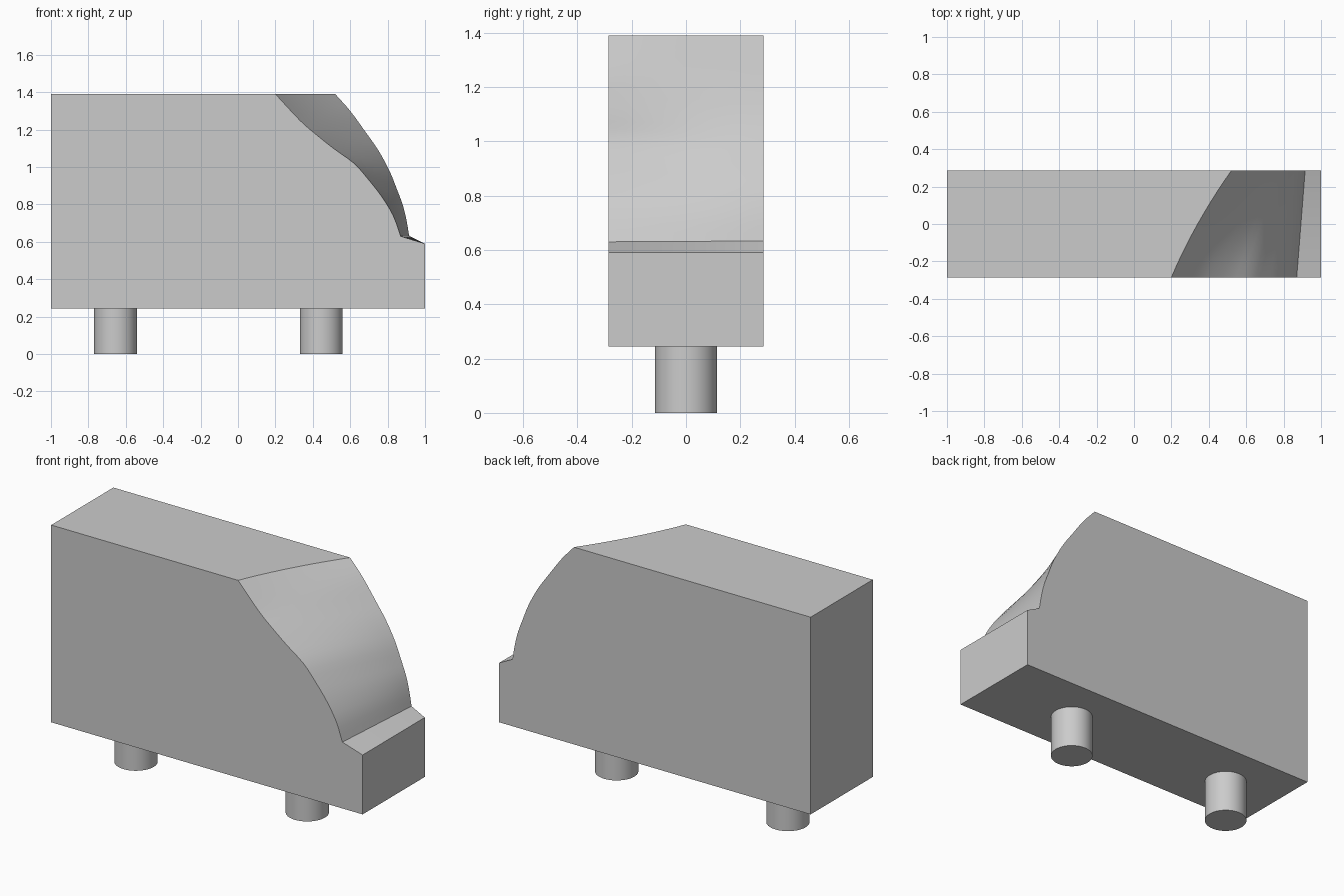
import bpy
import bmesh
from math import radians
from mathutils import Vector

if "Cube" in bpy.data.objects:
    bpy.data.objects.remove(bpy.data.objects["Cube"])

HALF_W, BASE, TOP = 0.285, 0.245, 1.39
STATIONS, SUB = 10, 3

grey = bpy.data.materials.new("plain grey")
grey.use_nodes = True
grey.diffuse_color = (0.6, 0.6, 0.6, 1)
grey.node_tree.nodes["Principled BSDF"].inputs["Base Color"].default_value = (0.6, 0.6, 0.6, 1)

# Windscreen outlines (x, z), from roof to ledge, on each side of the body
right_curve = [(0.2, TOP), (0.33, 1.25), (0.41, 1.18), (0.51, 1.1), (0.62, 1.02),
               (0.7, 0.93), (0.77, 0.84), (0.83, 0.74), (0.87, 0.63)]
left_curve = [(0.52, TOP), (0.6, 1.3), (0.68, 1.19), (0.75, 1.09), (0.81, 0.98),
              (0.85, 0.88), (0.88, 0.8), (0.9, 0.72), (0.915, 0.633)]


def smooth_path(points):
    """Catmull-Rom curve through the points."""
    p = [Vector(q) for q in points]
    p = [2 * p[0] - p[1]] + p + [2 * p[-1] - p[-2]]
    path = []
    for a, b, c, d in zip(p, p[1:], p[2:], p[3:]):
        for i in range(SUB):
            t = i / SUB
            path.append(0.5 * (2 * b + (c - a) * t + (2 * a - 5 * b + 4 * c - d) * t * t
                               + (3 * b - a - 3 * c + d) * t ** 3))
    return path + [p[-2]]


def finish(name, bm):
    bmesh.ops.recalc_face_normals(bm, faces=bm.faces)
    mesh = bpy.data.meshes.new(name)
    bm.to_mesh(mesh)
    bm.free()
    mesh.materials.append(grey)
    obj = bpy.data.objects.new(name, mesh)
    bpy.context.collection.objects.link(obj)
    bpy.ops.object.select_all(action="DESELECT")
    obj.select_set(True)
    bpy.context.view_layer.objects.active = obj
    bpy.ops.object.shade_smooth_by_angle(angle=radians(20))
    return obj


# Body: side outlines lofted across the width, with a skewed windscreen
bm = bmesh.new()
right_path, left_path = smooth_path(right_curve), smooth_path(left_curve)
rings = []
for s in range(STATIONS + 1):
    t = s / STATIONS
    y = HALF_W * (2 * t - 1)
    outline = [(1, BASE), (-1, BASE), (-1, TOP)]
    for i, (a, b) in enumerate(zip(right_path, left_path)):
        p = a.lerp(b, t)
        bow = 0.08 * t * (1 - t) * (1 - i / (len(right_path) - 1))
        outline.append((p.x - bow, p.y))
    outline.append((1, 0.59))
    rings.append([bm.verts.new((x, y, z)) for x, z in outline])
for r, q in zip(rings, rings[1:]):
    for i in range(len(r)):
        j = (i + 1) % len(r)
        bm.faces.new((r[i], r[j], q[j], q[i]))
bm.faces.new(rings[0])
bm.faces.new(rings[-1])
finish("body", bm)

# Two round pegs under the body
for name, x in (("rear_peg", -0.655), ("front_peg", 0.445)):
    bm = bmesh.new()
    bmesh.ops.create_cone(bm, cap_ends=True, segments=48, radius1=0.114,
                          radius2=0.114, depth=BASE)
    bmesh.ops.translate(bm, verts=bm.verts, vec=(x, 0, BASE / 2))
    finish(name, bm)
